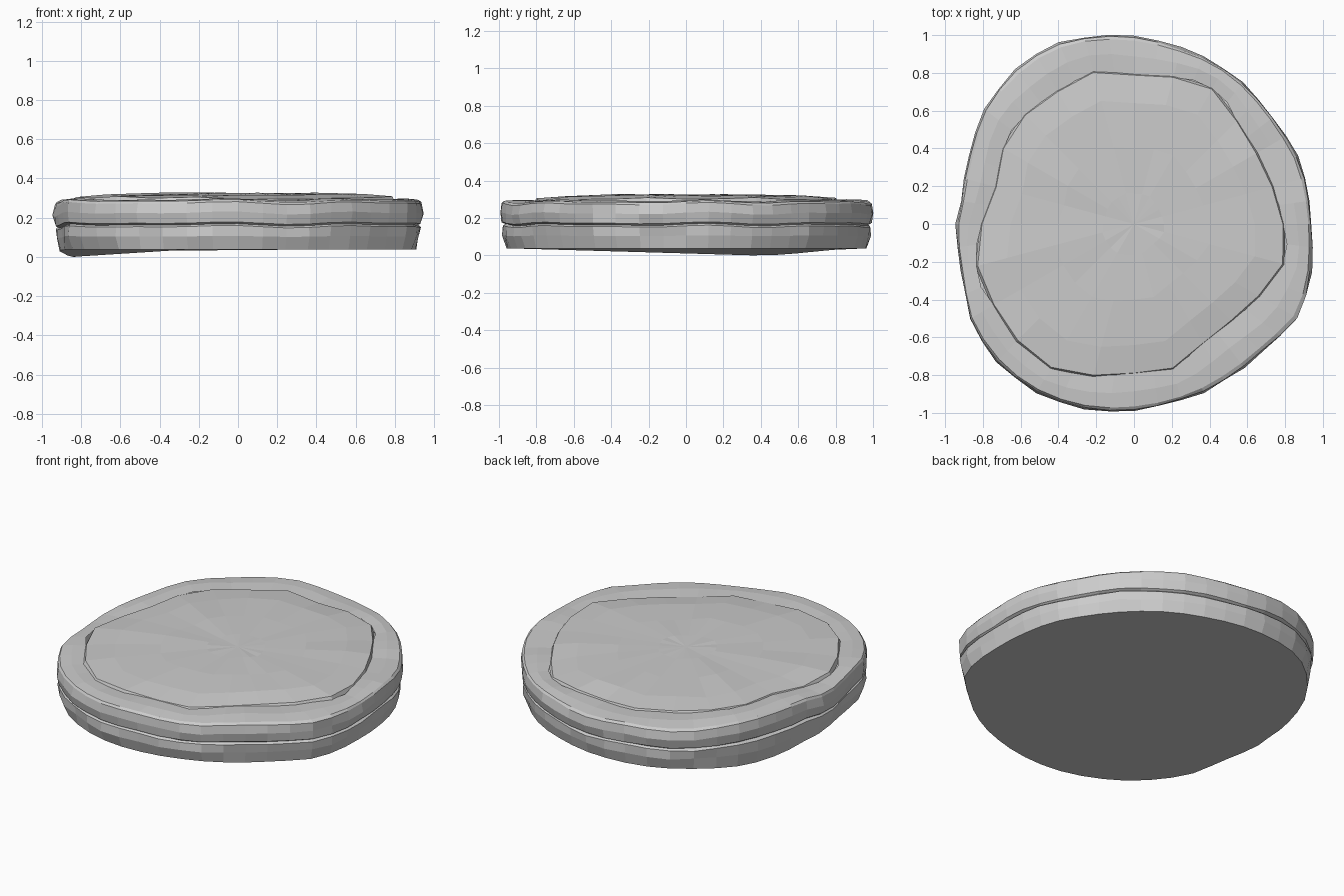
import bpy, bmesh, math, random
from math import sin, cos, pi

if "Cube" in bpy.data.objects:
    bpy.data.objects.remove(bpy.data.objects["Cube"])

random.seed(4)
N = 48

# Plan outlines read as a few points, resampled by angle
OUTER = [(.945, -.04), (.92, .2), (.86, .38), (.76, .54), (.63, .70), (.50, .81), (.34, .90),
         (.15, .965), (-.03, 1), (-.2, 1), (-.37, .97), (-.54, .89), (-.68, .77), (-.78, .63),
         (-.85, .45), (-.90, .25), (-.92, .12), (-.95, -.04), (-.92, -.22), (-.88, -.49),
         (-.79, -.66), (-.66, -.80), (-.5, -.9), (-.32, -.975), (-.07, -1), (.18, -.96),
         (.42, -.87), (.60, -.75), (.77, -.60), (.89, -.48), (.935, -.31)]
INNER = [(.82, -.1), (.78, .1), (.70, .31), (.58, .5), (.5, .65), (.38, .76), (.2, .79), (0, .8),
         (-.18, .83), (-.35, .76), (-.46, .67), (-.58, .59), (-.69, .47), (-.74, .2), (-.84, -.06),
         (-.84, -.3), (-.63, -.62), (-.42, -.79), (-.15, -.82), (.24, -.77), (.44, -.57),
         (.6, -.47), (.69, -.36), (.81, -.2)]


def radius(points, a):
    """Distance from the origin to the closed polygon in direction a."""
    d = (cos(a), sin(a))
    for p, q in zip(points, points[1:] + points[:1]):
        e = (q[0] - p[0], q[1] - p[1])
        det = d[0] * e[1] - d[1] * e[0]
        if abs(det) < 1e-9:
            continue
        t = (p[0] * e[1] - p[1] * e[0]) / det
        s = (p[0] * d[1] - p[1] * d[0]) / det
        if t > 0 and -1e-6 <= s <= 1 + 1e-6:
            return t
    return .9


def bump(a, centre, width):
    d = (a - centre + pi) % (2 * pi) - pi
    return math.exp(-(d / width) ** 2)


def loft(name, rings, cap_first=False, cap_last=False):
    bm = bmesh.new()
    loops = [[bm.verts.new(co) for co in ring] for ring in rings]
    for lo, hi in zip(loops, loops[1:]):
        n = len(lo)
        for i in range(n):
            j = (i + 1) % n
            bm.faces.new((lo[i], lo[j], hi[j], hi[i]))
    if cap_first:
        bm.faces.new(loops[0][::-1])
    if cap_last:
        bm.faces.new(loops[-1])
    me = bpy.data.meshes.new(name)
    bm.to_mesh(me)
    bm.free()
    ob = bpy.data.objects.new(name, me)
    bpy.context.collection.objects.link(ob)


def wave(a):
    return .005 * sin(7 * a + 1) + .004 * sin(11 * a)


angles = [2 * pi * i / N for i in range(N)]
outer = [radius(OUTER, a) for a in angles]
inner = [radius(INNER, a) for a in angles]

# Body: pinched seam halfway up, sagging back-left bottom edge, wavy rim
# (radius factor, height, jitter, wave amount, sag amount)
LEVELS = [(.965, .038, 0, 0, 1), (.985, .105, .009, .3, .7), (.988, .155, .005, .8, .4),
          (.972, .164, .003, .8, .3), (.990, .173, .005, .8, .3), (1, .225, .007, 1, .1),
          (.992, .275, .003, 1, 0)]
body = []
for f, h, jit, w, sag in LEVELS:
    ring = []
    for a, r in zip(angles, outer):
        rr = r * f + random.uniform(-jit, jit)
        z = h + w * wave(a) - .038 * sag * bump(a, 2.7, .38)
        z += .01 * bump(a, 2.5, .4) * w
        z -= .012 * bump(a, 3.3, .25) * w
        ring.append((rr * cos(a), rr * sin(a), z))
    body.append(ring)
# Rim shelf turning inwards, tucked under the top slab
for t, h in ((.12, .286), (.55, .293), (1.08, .29)):
    ring = []
    for a, ro, ri in zip(angles, outer, inner):
        rr = ro + (ri - ro) * t
        z = h + wave(a) * (1 - t * .5) + .012 * bump(a, 2.5, .4) + random.uniform(-.002, .002)
        z -= .01 * bump(a, 3.3, .25) * (1 - t)
        ring.append((rr * cos(a), rr * sin(a), z))
    body.append(ring)
loft("disc_body", body, cap_first=True)

# Top slab: slightly domed, uneven cap standing just proud of the rim
M = 24
slab = []
for f, h, jit in ((1, .28, 0), (.985, .304, .006), (.8, .318, .005), (.5, .324, .004),
                  (.2, .325, .003), (.02, .325, 0)):
    ring = []
    for i in range(M):
        a = 2 * pi * i / M
        r = radius(INNER, a) * f
        x, y = r * cos(a), r * sin(a)
        z = h + .005 * sin(3 * x + 1) * cos(4 * y) * f + random.uniform(-jit, jit)
        ring.append((x, y, z))
    slab.append(ring)
loft("top_slab", slab, cap_last=True)
